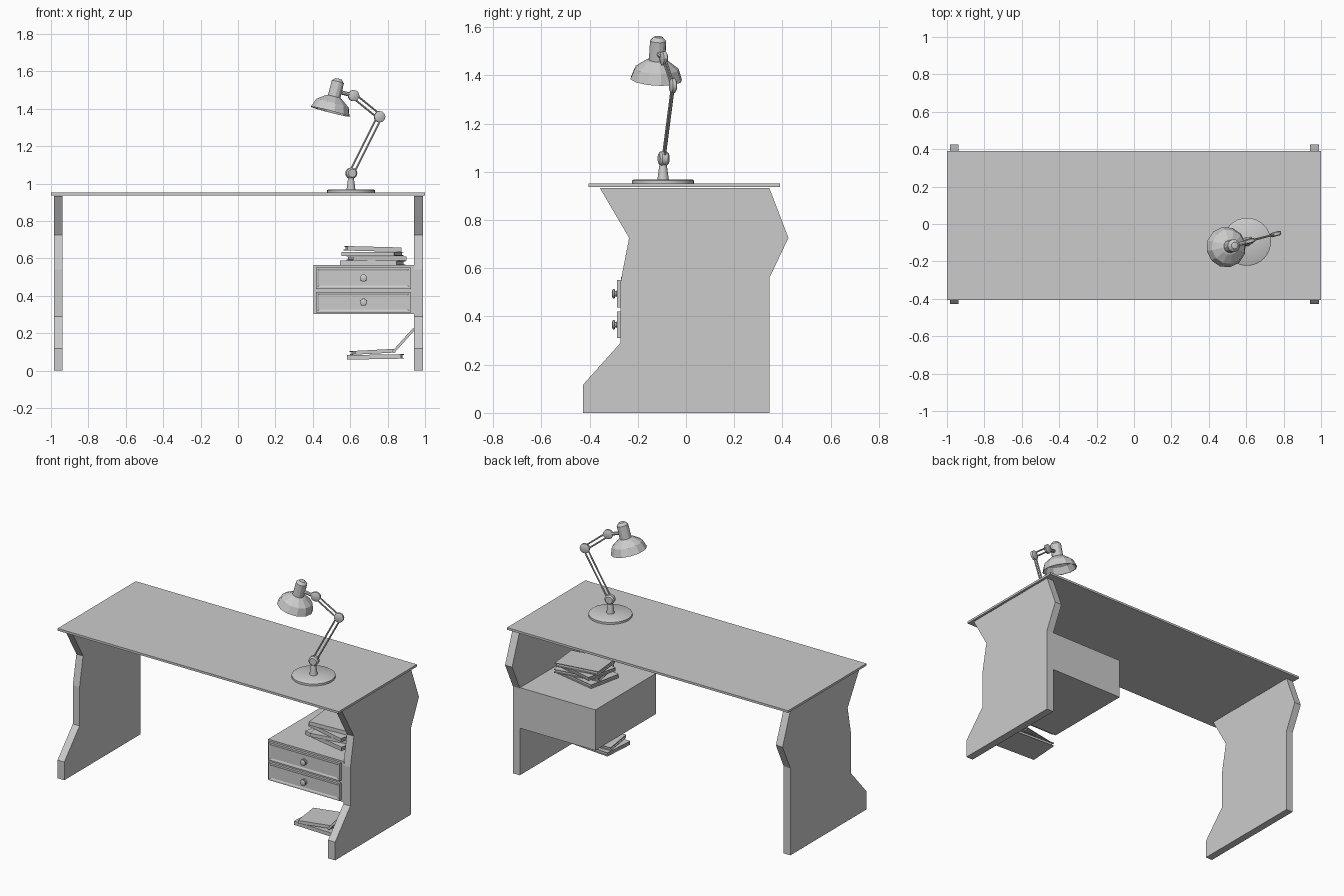
import bpy, bmesh, math
from mathutils import Vector, Matrix

if "Cube" in bpy.data.objects:
    bpy.data.objects.remove(bpy.data.objects["Cube"])


def finish(name, bm, smooth=False):
    bmesh.ops.recalc_face_normals(bm, faces=bm.faces)
    me = bpy.data.meshes.new(name)
    bm.to_mesh(me)
    bm.free()
    ob = bpy.data.objects.new(name, me)
    bpy.context.collection.objects.link(ob)
    if smooth:
        bpy.ops.object.select_all(action='DESELECT')
        ob.select_set(True)
        bpy.context.view_layer.objects.active = ob
        bpy.ops.object.shade_smooth_by_angle(angle=math.radians(35))
    return ob


def add_box(bm, x, y, z):
    """Add a box given (min, max) on each axis; returns its vertices."""
    mat = Matrix.Translation((sum(x) / 2, sum(y) / 2, sum(z) / 2)) @ Matrix.Diagonal(
        (x[1] - x[0], y[1] - y[0], z[1] - z[0], 1))
    return bmesh.ops.create_cube(bm, size=1, matrix=mat)['verts']


def box(name, x, y, z):
    bm = bmesh.new()
    add_box(bm, x, y, z)
    return finish(name, bm)


def lathe(name, origin, axis, profile, sides, smooth=True):
    """Turn (distance along axis, radius) points around an axis."""
    bm = bmesh.new()
    rings = []
    for t, r in profile:
        if r == 0:
            rings.append([bm.verts.new((0, 0, t))] * sides)
        else:
            rings.append([bm.verts.new((r * math.cos(2 * math.pi * i / sides),
                                        r * math.sin(2 * math.pi * i / sides), t)) for i in range(sides)])
    for a, b in zip(rings, rings[1:]):
        for i in range(sides):
            j = (i + 1) % sides
            bm.faces.new(list(dict.fromkeys((a[i], a[j], b[j], b[i]))))
    rot = Vector(axis).to_track_quat('Z', 'Y').to_matrix().to_4x4()
    bm.transform(Matrix.Translation(origin) @ rot)
    return finish(name, bm, smooth)


def rod(name, a, b, r):
    length = (b - a).length
    return lathe(name, a, b - a, [(0, 0), (0, r), (length, r), (length, 0)], 8)


def book(name, centre, size, angle, tilt=0):
    """Two covers, a spine and a slightly inset block of pages."""
    w, d, h = (s / 2 for s in size)
    c = 0.004
    bm = bmesh.new()
    for z in ((-h, -h + c), (h - c, h)):
        add_box(bm, (-w, w), (-d, d), z)
    add_box(bm, (-w, w), (-d, -d + c), (-h + c, h - c))
    add_box(bm, (-w + .008, w - .008), (-d + c, d - .008), (-h + c, h - c))
    bm.transform(Matrix.Translation(centre) @ Matrix.Rotation(math.radians(tilt), 4, 'Y')
                 @ Matrix.Rotation(math.radians(angle), 4, 'Z'))
    return finish(name, bm)


# Desk top
box("desk_top", (-1, 1), (-.405, .39), (.937, .951))

# Zigzag side panels
outline = [(-.427, 0), (.346, 0), (.346, .56), (.425, .726), (.346, .932), (-.357, .932),
           (-.236, .726), (-.272, .54), (-.272, .29), (-.427, .117)]
for side, x0, x1 in (("left", -.985, -.937), ("right", .94, .99)):
    bm = bmesh.new()
    face = bm.faces.new([bm.verts.new((x0, y, z)) for y, z in outline])
    ext = bmesh.ops.extrude_face_region(bm, geom=[face])['geom']
    bmesh.ops.translate(bm, vec=(x1 - x0, 0, 0), verts=[v for v in ext if isinstance(v, bmesh.types.BMVert)])
    finish(side + "_side_panel", bm)

# Drawer cabinet with two recessed fronts and knobs
box("drawer_cabinet", (.404, .945), (-.27, .344), (.302, .563))
for i, (z0, z1) in enumerate(((.31, .421), (.437, .552))):
    bm = bmesh.new()
    add_box(bm, (.417, .924), (-.286, -.268), (z0, z1))
    front = min(bm.faces, key=lambda f: f.calc_center_median().y)
    bmesh.ops.inset_region(bm, faces=[front], thickness=.012)
    front = min((f for f in bm.faces if f.calc_area() > .03),
                key=lambda f: f.calc_center_median().y)
    bmesh.ops.inset_region(bm, faces=[front], thickness=.012, depth=-.004)
    finish(f"drawer_front_{i + 1}", bm)
    lathe(f"drawer_knob_{i + 1}", (.671, -.28, (z0 + z1) / 2), (0, -1, 0),
          [(0, .02), (.006, .018), (.008, .011), (.014, .011), (.016, .019), (.023, .019), (.026, .014), (.026, 0)], 16)

# Books on the cabinet
for i, (x, y, z, w, d, h, a, t) in enumerate((
        (.72, -.02, .576, .31, .22, .024, -12, 0),
        (.74, -.02, .600, .29, .21, .022, 10, 0),
        (.72, -.01, .624, .29, .21, .022, -14, 0),
        (.72, .00, .650, .29, .20, .024, 6, 1.5))):
    book(f"upper_book_{i + 1}", (x, y, z), (w, d, h), a, t)

# Books below the cabinet, one leaning on the panel
book("lower_book_1", (.735, -.17, .073), (.29, .21, .024), -4, -1)
book("lower_book_2", (.72, -.17, .1), (.22, .2, .02), 8, -3)
book("leaning_book", (.885, -.17, .16), (.17, .2, .014), 0, -48)

# Lamp base and stem
lathe("lamp_base", (.604, -.095, .951), (0, 0, 1), [(0, 0), (0, .128), (.013, .128), (.017, .122), (.017, 0)], 32)
lathe("lamp_stem", (.604, -.095, .966), (0, 0, 1), [(0, .024), (.08, .013), (.08, 0)], 16)

# Lamp joints, discs turned to the plane of the arms
normal = Vector((-.26, .966, 0)).normalized()
low, elbow, high = Vector((.606, -.093, 1.055)), Vector((.757, -.054, 1.357)), Vector((.618, -.092, 1.47))
for name, p, h in (("base", low, .02), ("elbow", elbow, .012), ("head", high, .012)):
    lathe(f"lamp_{name}_joint", p - normal * h, normal,
          [(0, 0), (0, .022), (h * .4, .03), (h * 1.6, .03), (2 * h, .022), (2 * h, 0)], 16)

# Paired lamp arms
for name, a, b in (("lower", low, elbow), ("upper", elbow, high)):
    off = (b - a).cross(normal).normalized() * .012
    for k in (-1, 1):
        rod(f"lamp_{name}_arm_{'a' if k < 0 else 'b'}", a + off * k, b + off * k, .005)

# Faceted lamp shade with hollow inside, and the bracket holding it
rim, up = Vector((.493, -.124, 1.384)), Vector((.25, .05, .97)).normalized()
lathe("lamp_shade", rim, up, [(.06, 0), (.06, .06), (.042, .087), (0, .104), (0, .109), (.046, .092), (.08, .045),
                              (.083, .035), (.165, .034), (.181, .018), (.183, 0)], 12, False)
rod("lamp_shade_bracket", high, rim + up * .115, .011)
